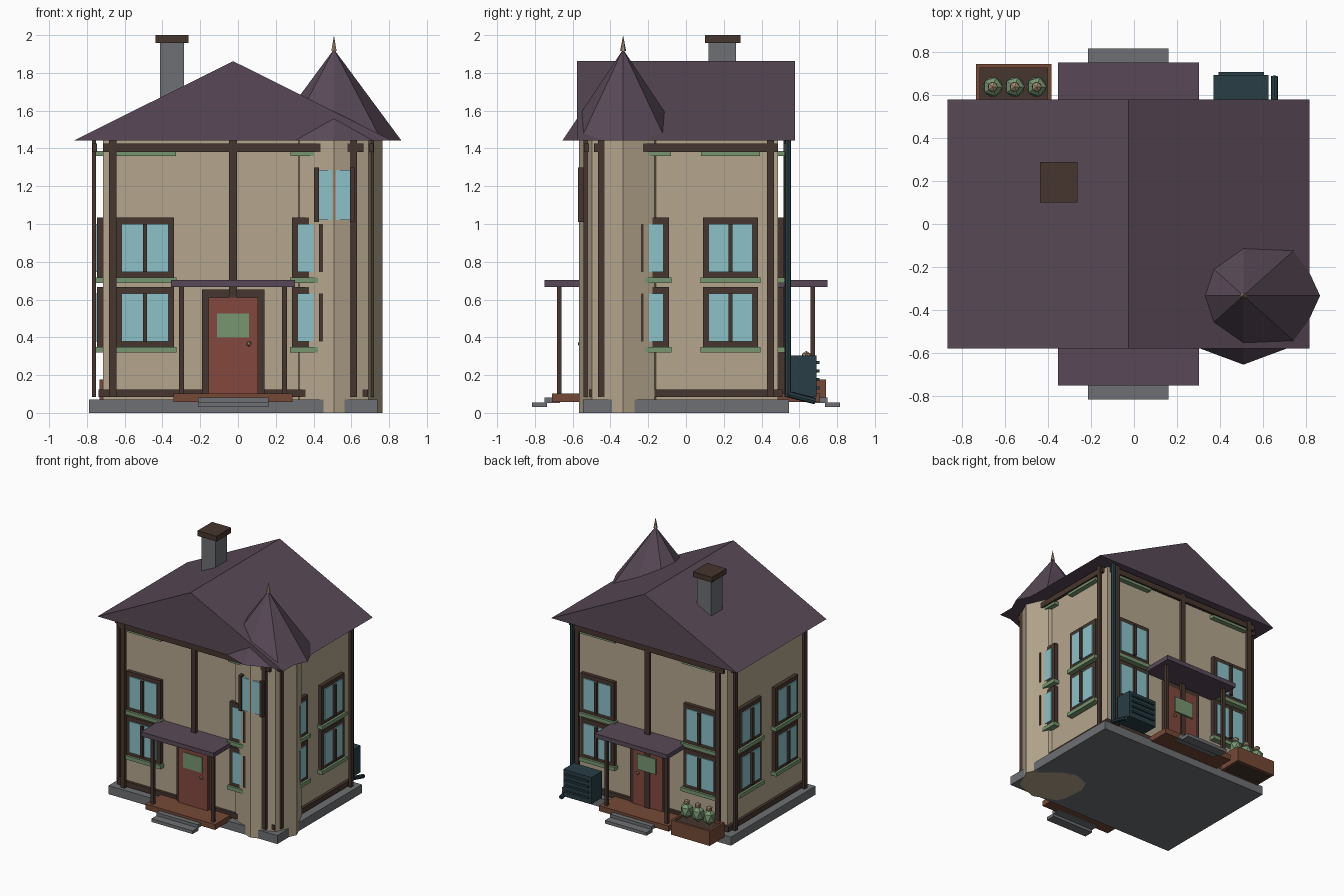
import bpy, bmesh, math
from mathutils import Matrix, Vector

if "Cube" in bpy.data.objects:
    bpy.data.objects.remove(bpy.data.objects["Cube"])


def mat(name, r, g, b):
    lin = [((c / 255 + 0.055) / 1.055) ** 2.4 for c in (r, g, b)]
    m = bpy.data.materials.new(name)
    m.diffuse_color = (*lin, 1)
    m.use_nodes = True
    m.node_tree.nodes["Principled BSDF"].inputs["Base Color"].default_value = m.diffuse_color
    return m


WALL = mat("plaster", 181, 166, 141)
WOOD = mat("dark_timber", 70, 54, 46)
ROOF = mat("purple_slate", 88, 73, 87)
GLASS = mat("pale_glass", 140, 194, 201)
GREEN = mat("sage_green", 119, 150, 113)
RED = mat("door_red", 132, 72, 62)
BRICK = mat("brick_brown", 117, 73, 55)
STONE = mat("grey_stone", 110, 112, 115)
TEAL = mat("dark_teal", 40, 62, 69)
TAN = mat("brass_tan", 165, 142, 115)


def finish(name, bm, material):
    bmesh.ops.recalc_face_normals(bm, faces=bm.faces)
    me = bpy.data.meshes.new(name)
    bm.to_mesh(me)
    bm.free()
    me.materials.append(material)
    ob = bpy.data.objects.new(name, me)
    bpy.context.collection.objects.link(ob)
    return ob


def box(name, x, y, z, material):
    bm = bmesh.new()
    size = [abs(a[1] - a[0]) for a in (x, y, z)]
    mid = [(a[0] + a[1]) / 2 for a in (x, y, z)]
    bmesh.ops.create_cube(bm, size=1, matrix=Matrix.Translation(mid) @ Matrix.Diagonal((*size, 1)))
    return finish(name, bm, material)


def cone(name, at, r1, r2, h, material, sides=8, sx=1, sy=1):
    bm = bmesh.new()
    m = Matrix.Translation((at[0], at[1], at[2] + h / 2)) @ Matrix.Diagonal((sx, sy, 1, 1))
    bmesh.ops.create_cone(bm, cap_ends=True, segments=sides, radius1=r1, radius2=r2, depth=h, matrix=m)
    return finish(name, bm, material)


def rod(name, a, b, r, material):
    a, b = Vector(a), Vector(b)
    bm = bmesh.new()
    m = Matrix.Translation((a + b) / 2) @ (b - a).to_track_quat('Z', 'Y').to_matrix().to_4x4()
    bmesh.ops.create_cone(bm, cap_ends=True, segments=8, radius1=r, radius2=r, depth=(b - a).length, matrix=m)
    return finish(name, bm, material)


CX, HX, HY = -0.026, 0.69, 0.487      # house centre and half sizes
EAVE = 1.443


def wall_box(side, name, u, d, z, material):
    """Box on one wall: u along it, d outward from it."""
    name = side + "_" + name
    if side in ("front", "back"):
        s = -1 if side == "front" else 1
        return box(name, u, [s * (HY + k) for k in d], z, material)
    s = -1 if side == "left" else 1
    return box(name, [CX + s * (HX + k) for k in d], u, z, material)


# base, body and main roof
box("foundation", (-0.788, 0.738), (-0.546, 0.546), (0, 0.07), STONE)
box("house_walls", (CX - HX, CX + HX), (-HY, HY), (0.06, EAVE), WALL)
bm = bmesh.new()
tri = bm.faces.new([bm.verts.new(p) for p in
                    ((CX - 0.84, -0.577, EAVE), (CX + 0.84, -0.577, EAVE), (CX, -0.577, 1.862))])
ext = bmesh.ops.extrude_face_region(bm, geom=[tri])
bmesh.ops.translate(bm, vec=(0, 1.154, 0), verts=[v for v in ext["geom"] if isinstance(v, bmesh.types.BMVert)])
if len(bm.faces) == 4:
    bm.faces.new([v for v in bm.verts if v.co.y < 0])
finish("main_roof", bm, ROOF)

# corner turret
TX, TY = 0.508, -0.333
cone("turret_walls", (TX, TY, 0), 1, 1, EAVE, WALL, sx=0.257, sy=0.234)
cone("turret_roof", (TX, TY, EAVE), 1, 0, 0.482, ROOF, sx=0.356, sy=0.32)
cone("turret_finial", (TX, TY, 1.915), 0.016, 0, 0.085, TAN, sides=6)
box("turret_window_glass", (0.43, 0.593), (-0.563, -0.5), (1.02, 1.285), GLASS)
for i, x in enumerate((0.403, 0.593)):
    box(f"turret_window_jamb_{i}", (x, x + 0.025), (-0.571, -0.5), (1.01, 1.3), WOOD)

# chimney
box("chimney", (-0.413, -0.286), (0.12, 0.265), (1.55, 1.96), STONE)
box("chimney_cap", (-0.436, -0.263), (0.1, 0.288), (1.957, 2.0), WOOD)


def window(side, c, hw, z):
    """Frame with two panes, a mullion and a sill; z is the frame bottom."""
    top = z + 0.317
    wall_box(side, "window_frame", (c - hw, c + hw), (-0.01, 0.03), (z, top), WOOD)
    g = hw - 0.029
    wall_box(side, "window_glass", (c - g, c + g), (0.031, 0.039), (z + 0.029, top - 0.034), GLASS)
    wall_box(side, "window_mullion", (c - 0.011, c + 0.011), (0.03, 0.058), (z + 0.029, top - 0.034), WOOD)
    wall_box(side, "window_sill", (c - hw - 0.013, c + hw + 0.013), (-0.01, 0.048), (z - 0.03, z), GREEN)


# windows and timber framing on all four walls
for side in ("front", "back", "left", "right"):
    wide = side in ("front", "back")
    mid, half = (CX, HX) if wide else (0, HY)
    off, hw = (0.466, 0.153) if wide else (0.235, 0.146)
    post = 0.637 if wide else 0.447
    for s in (-1, 1):
        c = mid + s * off
        for z in (0.35, 0.717):
            window(side, c, hw, z)
        wall_box(side, "lintel", (c - hw - 0.01, c + hw + 0.01), (-0.01, 0.04), (1.36, 1.387), GREEN)
        p = mid + s * post
        wall_box(side, "corner_post", (p - 0.019, p + 0.019), (0.035, 0.056), (0.085, EAVE), WOOD)
    wall_box(side, "top_beam", (mid - half, mid + half), (0.03, 0.053), (1.38, 1.425), WOOD)
    wall_box(side, "bottom_beam", (mid - half - 0.02, mid + half + 0.02), (-0.01, 0.023), (0.083, 0.125), WOOD)

# doors, porches and steps, front and back
for side in ("front", "back"):
    d = 0.058 if side == "front" else 0.042
    wall_box(side, "centre_post", (CX - 0.021, CX + 0.021), (0.03, 0.053), (0.1, EAVE), WOOD)
    wall_box(side, "door_frame", (CX - 0.165, CX + 0.165), (-0.01, 0.035), (0.1, 0.652), WOOD)
    wall_box(side, "door", (CX - 0.131, CX + 0.131), (0.0, d), (0.1, 0.612), RED)
    wall_box(side, "door_pane", (CX - 0.085, CX + 0.085), (0.05, 0.063), (0.4, 0.525), GREEN)
    s = -1 if side == "front" else 1
    bm = bmesh.new()
    bmesh.ops.create_icosphere(bm, subdivisions=1, radius=0.015,
                               matrix=Matrix.Translation((0.058, s * (HY + d + 0.013), 0.366)))
    finish(side + "_door_knob", bm, TAN)
    wall_box(side, "porch_roof", (CX - 0.328, CX + 0.328), (-0.01, 0.262), (0.667, 0.703), ROOF)
    wall_box(side, "porch_floor", (CX - 0.315, CX + 0.315), (0.0, 0.223), (0.058, 0.102), BRICK)
    for k in (-1, 1):
        x = CX + k * 0.273
        wall_box(side, "porch_post", (x - 0.013, x + 0.013), (0.172, 0.196), (0.1, 0.668), WOOD)
    wall_box(side, "upper_step", (CX - 0.187, CX + 0.187), (0.18, 0.262), (0.052, 0.081), STONE)
    wall_box(side, "lower_step", (CX - 0.187, CX + 0.187), (0.25, 0.328), (0.03, 0.056), STONE)

# planter box with an open top and three shrubs
PX, PY = (-0.733, -0.383), (0.55, 0.742)
box("planter_soil", (PX[0] + 0.01, PX[1] - 0.01), (PY[0] + 0.01, PY[1] - 0.01), (0.06, 0.16), WOOD)
for i, y in enumerate((PY[0], PY[1] - 0.018)):
    box(f"planter_long_side_{i}", PX, (y, y + 0.018), (0.058, 0.178), BRICK)
for i, x in enumerate((PX[0], PX[1] - 0.018)):
    box(f"planter_end_{i}", (x, x + 0.018), PY, (0.058, 0.178), BRICK)
for i in range(3):
    x = -0.656 + 0.102 * i
    bm = bmesh.new()
    bmesh.ops.create_icosphere(bm, subdivisions=1, radius=0.052,
                               matrix=Matrix.Translation((x, 0.637, 0.235)) @ Matrix.Diagonal((1, 1, 1.3, 1)))
    finish(f"shrub_{i}", bm, GREEN)
    bm = bmesh.new()
    bmesh.ops.create_icosphere(bm, subdivisions=1, radius=0.026, matrix=Matrix.Translation((x, 0.637, 0.302)))
    finish(f"shrub_flower_{i}", bm, TAN)

# outdoor cooling unit with slats
box("cooling_unit", (0.37, 0.625), (0.555, 0.692), (0.085, 0.303), TEAL)
for i in range(4):
    z = 0.125 + 0.045 * i
    box(f"cooling_slat_{i}", (0.392, 0.603), (0.685, 0.706), (z, z + 0.014), TEAL)

# drainpipe and spout
rod("drainpipe", (0.652, 0.54, 0.085), (0.652, 0.54, EAVE), 0.017, TEAL)
rod("drain_spout", (0.652, 0.535, 0.1), (0.652, 0.685, 0.062), 0.017, TEAL)
